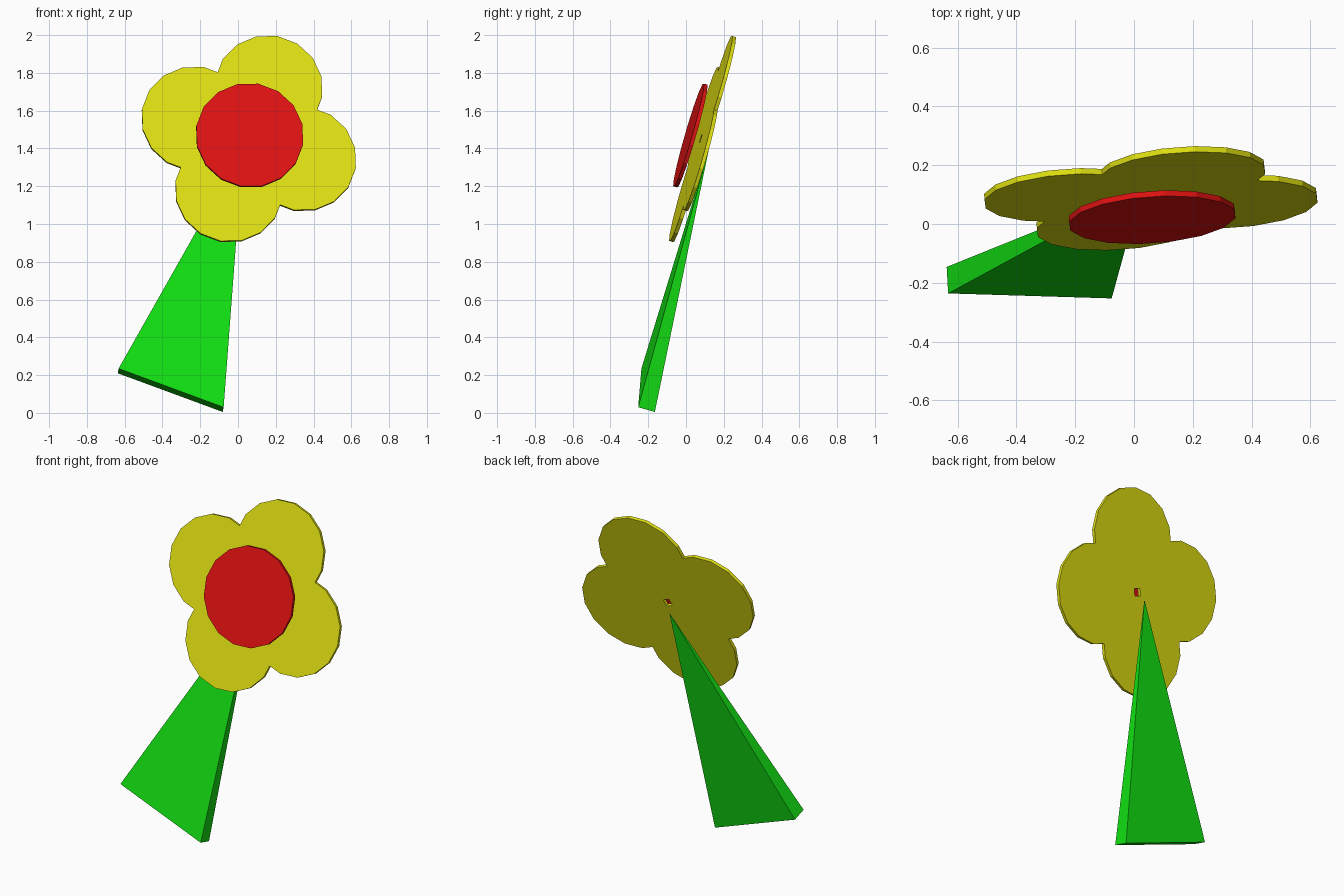
import bpy, bmesh, math
from mathutils import Matrix, Vector

old = bpy.data.objects.get("Cube")
if old:
    bpy.data.objects.remove(old, do_unlink=True)


def make_material(name, rgb):
    mat = bpy.data.materials.new(name)
    mat.use_nodes = True
    mat.diffuse_color = (*rgb, 1)
    mat.node_tree.nodes["Principled BSDF"].inputs["Base Color"].default_value = (*rgb, 1)
    return mat


yellow = make_material("petal yellow", (0.75, 0.75, 0.006))
red = make_material("centre red", (0.75, 0.006, 0.006))
green = make_material("stem green", (0.006, 0.75, 0.006))


def add_object(name, bm, mat):
    bmesh.ops.recalc_face_normals(bm, faces=bm.faces)
    mesh = bpy.data.meshes.new(name)
    bm.to_mesh(mesh)
    bm.free()
    mesh.materials.append(mat)
    obj = bpy.data.objects.new(name, mesh)
    bpy.context.collection.objects.link(obj)
    return obj


# Tilted frame of the flower head: local z points forward, local y to the top petal
forward = Vector((0.07, -1, 0.29)).normalized()
up = Vector((0.105, 0.0857, 0.27)).normalized()
side = up.cross(forward).normalized()
up = forward.cross(side)
head = Matrix((side, up, forward)).transposed().to_4x4()
head.translation = (0.057, 0.0875, 1.45)

RADIUS, THICK, SIDES = 0.287, 0.02, 16


def add_disc(name, offset, mat):
    bm = bmesh.new()
    turn = Matrix.Rotation(math.pi / SIDES, 4, 'Z')
    bmesh.ops.create_cone(bm, cap_ends=True, segments=SIDES, radius1=RADIUS,
                          radius2=RADIUS, depth=THICK,
                          matrix=head @ Matrix.Translation(offset) @ turn)
    return add_object(name, bm, mat)


# Four petals around a small gap, with the centre disc floating in front
for i, name in enumerate(("right_petal", "top_petal", "left_petal", "bottom_petal")):
    a = i * math.pi / 2
    add_disc(name, Vector((math.cos(a), math.sin(a), 0)) * 0.303, yellow)
add_disc("flower_centre", Vector((0, 0, 0.067)), red)

# Stem: a pyramid tapering to a point behind the petals
bm = bmesh.new()
base = [bm.verts.new(p) for p in ((-0.632, -0.236, 0.235), (-0.076, -0.253, 0.03),
                                  (-0.081, -0.165, 0.005), (-0.637, -0.146, 0.21))]
tip = bm.verts.new((0.027, 0.122, 1.4))
bm.faces.new(base)
for i in range(4):
    bm.faces.new((base[i], base[(i + 1) % 4], tip))
add_object("stem", bm, green)
